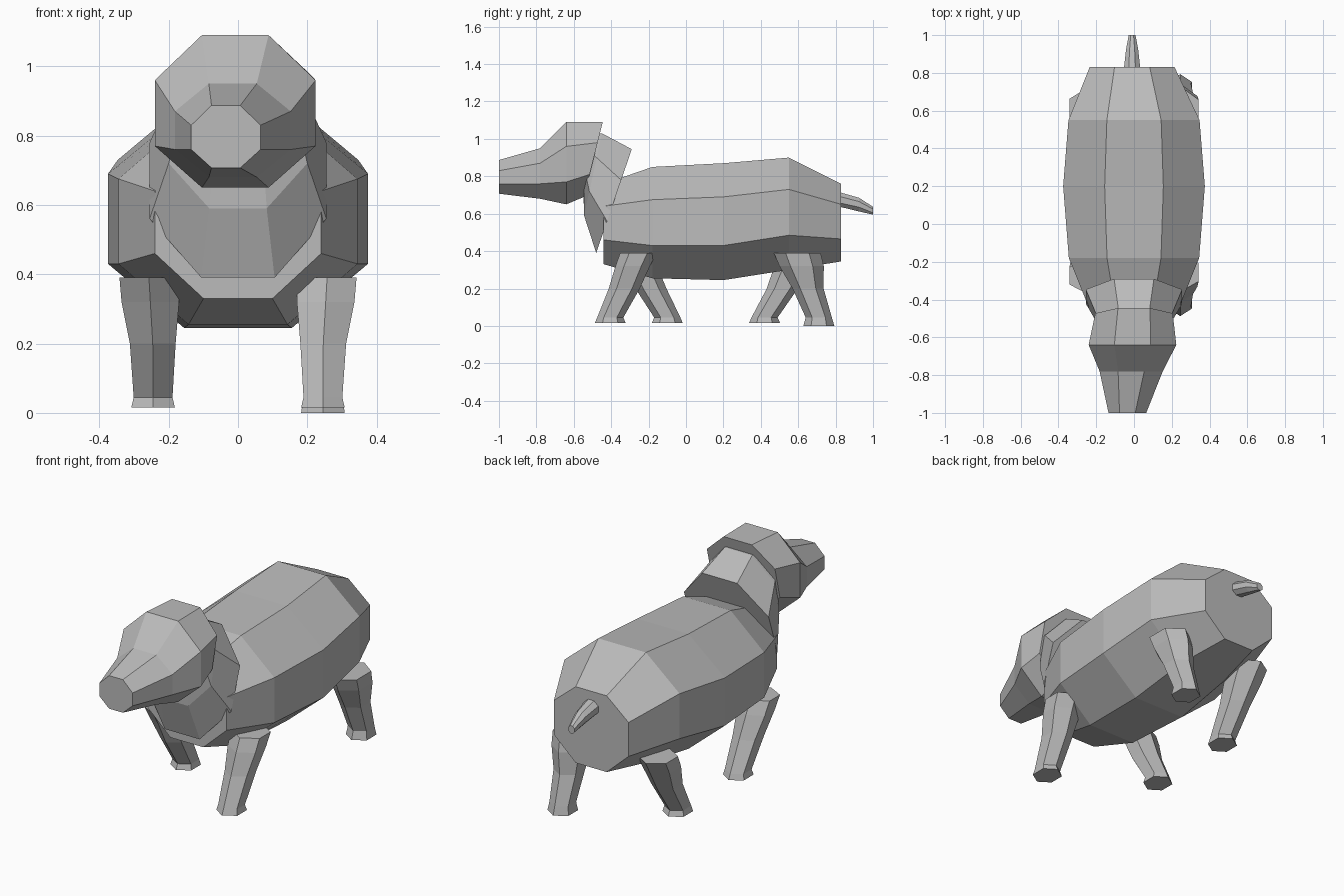
import bpy, bmesh, math

cube = bpy.data.objects.get("Cube")
if cube:
    bpy.data.objects.remove(cube, do_unlink=True)

GREY = (0.5, 0.5, 0.5, 1.0)
grey = bpy.data.materials.new("plain grey")
grey.use_nodes = True
grey.diffuse_color = GREY
grey.node_tree.nodes["Principled BSDF"].inputs["Base Color"].default_value = GREY


def loft(name, rings):
    """Skin a list of equal point rings and cap both ends."""
    bm = bmesh.new()
    loops = [[bm.verts.new(p) for p in ring] for ring in rings]
    for a, b in zip(loops, loops[1:]):
        for i in range(len(a)):
            j = (i + 1) % len(a)
            bm.faces.new((a[i], a[j], b[j], b[i]))
    bm.faces.new(loops[0])
    bm.faces.new(loops[-1])
    bmesh.ops.recalc_face_normals(bm, faces=bm.faces)
    mesh = bpy.data.meshes.new(name)
    bm.to_mesh(mesh)
    bm.free()
    mesh.materials.append(grey)
    obj = bpy.data.objects.new(name, mesh)
    bpy.context.collection.objects.link(obj)
    return obj


def octagon(y_top, y_bottom, half_width, top, upper, lower, bottom, cx=0.0):
    """Flat-sided eight-point section that may lean along y."""
    flat = half_width * 0.414
    profile = [(half_width, lower), (half_width, upper), (flat, top), (-flat, top),
               (-half_width, upper), (-half_width, lower), (-flat, bottom), (flat, bottom)]
    lean = (y_bottom - y_top) / (top - bottom)
    return [(cx + x, y_top + (top - z) * lean, z) for x, z in profile]


def hexagon(cx, cy, z, rx, ry):
    """Six-point section with corners to the front and back."""
    points = []
    for i in range(6):
        a = math.pi / 2 + i * math.pi / 3
        points.append((cx + rx * math.cos(a) / math.cos(math.pi / 6), cy + ry * math.sin(a), z))
    return points


# Barrel-shaped body, front to rump
loft("body", [
    octagon(-0.44, -0.44, 0.24, 0.76, 0.64, 0.46, 0.33),
    octagon(-0.18, -0.18, 0.345, 0.85, 0.675, 0.43, 0.255),
    octagon(0.20, 0.20, 0.375, 0.87, 0.69, 0.43, 0.245),
    octagon(0.55, 0.55, 0.347, 0.90, 0.73, 0.485, 0.30),
    octagon(0.83, 0.83, 0.225, 0.76, 0.65, 0.465, 0.345, -0.01),
])

# Leaning neck that forms the chest and runs up into the head
loft("neck", [
    octagon(-0.29, -0.48, 0.255, 0.945, 0.78, 0.56, 0.39),
    octagon(-0.45, -0.545, 0.20, 1.03, 0.90, 0.72, 0.59),
    octagon(-0.53, -0.55, 0.17, 1.03, 0.95, 0.85, 0.78),
])

# Head tapering to a blunt muzzle, turned slightly to its right
loft("head", [
    octagon(-0.445, -0.545, 0.205, 1.09, 0.98, 0.81, 0.69),
    octagon(-0.64, -0.64, 0.232, 1.09, 0.96, 0.77, 0.65, -0.008),
    octagon(-0.78, -0.78, 0.167, 0.95, 0.87, 0.76, 0.68, -0.015),
    octagon(-1.0, -1.0, 0.10, 0.887, 0.83, 0.76, 0.707, -0.035),
])

# Short drooping tail
loft("tail", [
    octagon(0.81, 0.81, 0.045, 0.718, 0.695, 0.66, 0.64, -0.01),
    octagon(0.925, 0.925, 0.032, 0.685, 0.665, 0.635, 0.612, -0.01),
    octagon(1.0, 1.0, 0.018, 0.637, 0.625, 0.605, 0.595, -0.01),
])

# Walking legs: name, side, top y, foot y, top depth, sole height
LEGS = [
    ("front_left_leg", 1, -0.255, -0.405, 0.097, 0.015),
    ("front_right_leg", -1, -0.275, -0.10, 0.09, 0.015),
    ("back_left_leg", 1, 0.595, 0.71, 0.125, 0.0),
    ("back_right_leg", -1, 0.61, 0.42, 0.105, 0.015),
]
for name, side, top_y, foot_y, depth, sole in LEGS:
    mid_y = (top_y + foot_y) / 2
    loft(name, [
        hexagon(side * 0.257, top_y, 0.39, 0.085, depth),
        hexagon(side * 0.253, top_y * 0.8 + foot_y * 0.2, 0.32, 0.083, depth * 0.95),
        hexagon(side * 0.246, mid_y, 0.20, 0.066, 0.083),
        hexagon(side * 0.245, foot_y, 0.045, 0.056, 0.07),
        hexagon(side * 0.245, foot_y, sole, 0.063, 0.083),
    ])
